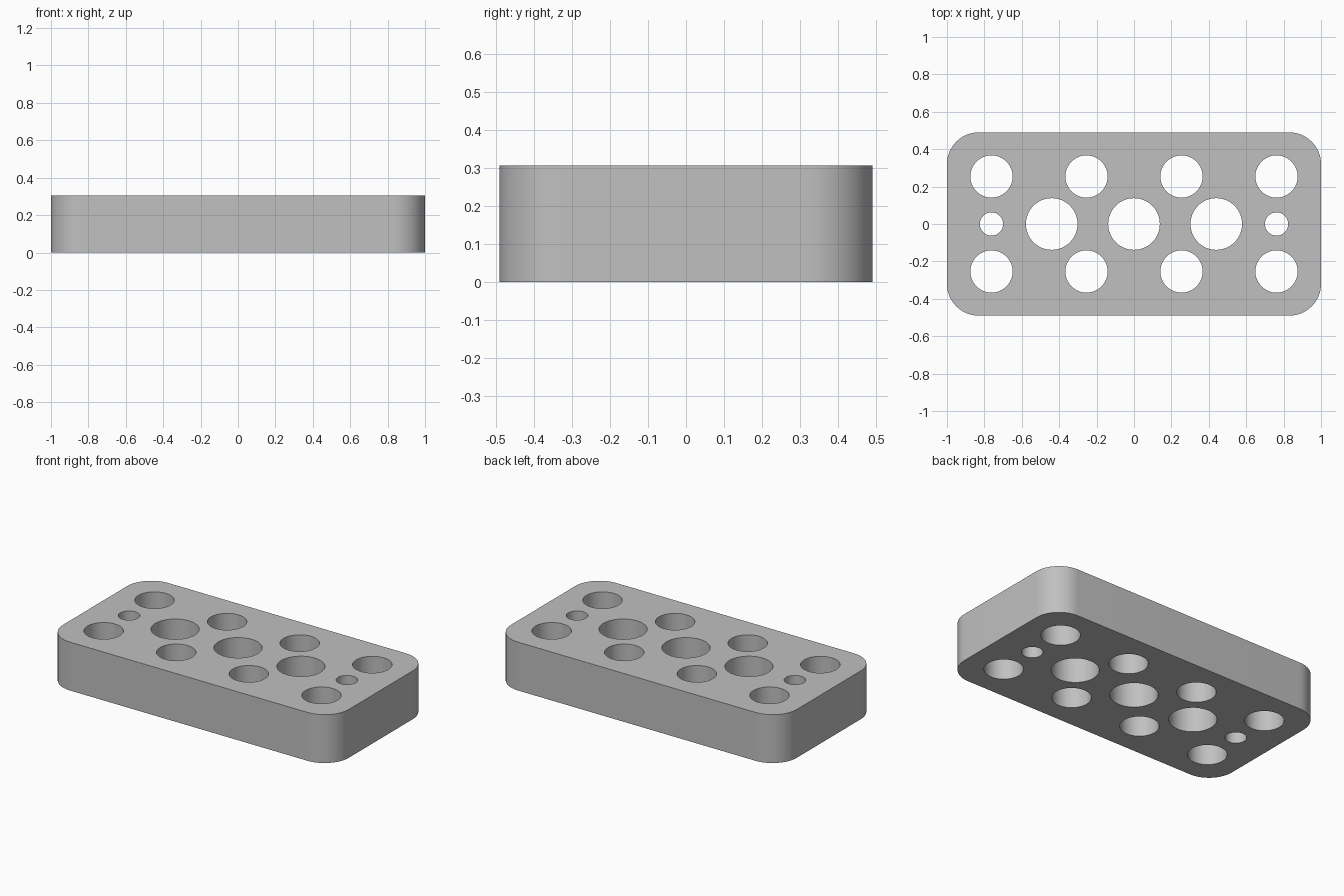
import bpy, bmesh
from math import cos, sin, pi, radians

cube = bpy.data.objects.get("Cube")
if cube:
    bpy.data.objects.remove(cube, do_unlink=True)

HALF_X, HALF_Y, HEIGHT, CORNER = 1.0, 0.49, 0.306, 0.17


def arc(cx, cy, r, start, sweep, steps):
    """Points along a circular arc, end excluded for full circles."""
    count = steps if sweep >= 2 * pi else steps + 1
    return [(cx + r * cos(start + sweep * i / steps),
             cy + r * sin(start + sweep * i / steps)) for i in range(count)]


# Rounded rectangular outline
outline = []
for quarter, (sx, sy) in enumerate([(1, 1), (-1, 1), (-1, -1), (1, -1)]):
    outline += arc(sx * (HALF_X - CORNER), sy * (HALF_Y - CORNER), CORNER,
                   quarter * pi / 2, pi / 2, 16)

# Through holes: two outer rows, large middle row, small end holes
holes = [(x, y, 0.113) for x in (-0.762, -0.254, 0.254, 0.762) for y in (-0.254, 0.254)]
holes += [(x, 0, 0.138) for x in (-0.44, 0, 0.44)]
holes += [(x, 0, 0.062) for x in (-0.762, 0.762)]
loops = [outline] + [arc(x, y, r, 0, 2 * pi, 64) for x, y, r in holes]

# Filled flat profile extruded to the block thickness
curve = bpy.data.curves.new("block_profile", "CURVE")
curve.dimensions = "2D"
curve.fill_mode = "BOTH"
curve.extrude = HEIGHT / 2
for loop in loops:
    spline = curve.splines.new("POLY")
    spline.points.add(len(loop) - 1)
    for point, (x, y) in zip(spline.points, loop):
        point.co = (x, y, 0, 1)
    spline.use_cyclic_u = True

block = bpy.data.objects.new("drilled_block", curve)
bpy.context.collection.objects.link(block)
bpy.ops.object.select_all(action="DESELECT")
block.select_set(True)
bpy.context.view_layer.objects.active = block
bpy.ops.object.convert(target="MESH")
block = bpy.context.object
block.name = "drilled_block"

# Weld caps to walls and rest the block on the ground
bm = bmesh.new()
bm.from_mesh(block.data)
bmesh.ops.remove_doubles(bm, verts=bm.verts, dist=0.0001)
bmesh.ops.translate(bm, verts=bm.verts, vec=(0, 0, HEIGHT / 2))
bmesh.ops.recalc_face_normals(bm, faces=bm.faces)
bm.to_mesh(block.data)
bm.free()
bpy.ops.object.shade_smooth_by_angle(angle=radians(30))

# Plain grey finish
grey = bpy.data.materials.new("plain_grey")
grey.use_nodes = True
color = (0.53, 0.53, 0.53, 1)
grey.diffuse_color = color
grey.node_tree.nodes["Principled BSDF"].inputs["Base Color"].default_value = color
block.data.materials.clear()
block.data.materials.append(grey)
